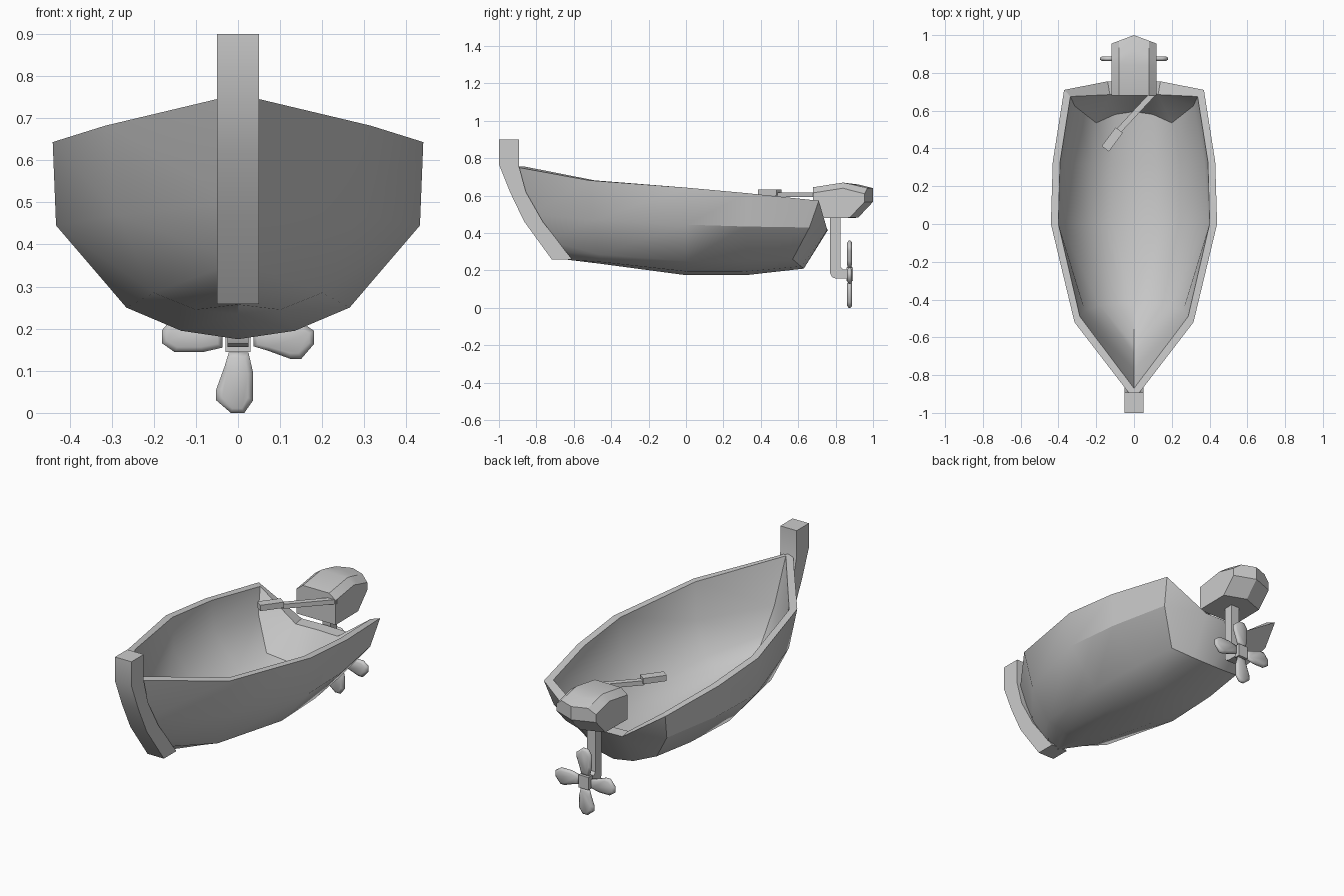
import bpy, bmesh
from math import radians, cos, sin
from mathutils import Vector

if "Cube" in bpy.data.objects:
    bpy.data.objects.remove(bpy.data.objects["Cube"])


def finish(name, bm, angle=30):
    bmesh.ops.recalc_face_normals(bm, faces=bm.faces)
    me = bpy.data.meshes.new(name)
    bm.to_mesh(me)
    bm.free()
    ob = bpy.data.objects.new(name, me)
    bpy.context.collection.objects.link(ob)
    bpy.ops.object.select_all(action='DESELECT')
    ob.select_set(True)
    bpy.context.view_layer.objects.active = ob
    bpy.ops.object.shade_smooth_by_angle(angle=radians(angle))
    return ob


def loft(bm, rings):
    """Skin closed rings of points and cap both ends."""
    vs = [[bm.verts.new(p) for p in r] for r in rings]
    n = len(vs[0])
    for a, b in zip(vs, vs[1:]):
        for i in range(n):
            bm.faces.new((a[i], a[(i + 1) % n], b[(i + 1) % n], b[i]))
    bm.faces.new(vs[0])
    bm.faces.new(vs[-1])


def plate(name, profile, half):
    """Extrude a side profile (y, z) across x."""
    bm = bmesh.new()
    loft(bm, [[(x, y, z) for y, z in profile] for x in (-half, half)])
    return finish(name, bm)


def bar(name, a, b, width, height):
    """Square bar between two points lying flat."""
    a, b = Vector(a), Vector(b)
    side = (b - a).cross(Vector((0, 0, 1))).normalized() * width / 2
    up = Vector((0, 0, height / 2))
    bm = bmesh.new()
    loft(bm, [[p + side + up, p - side + up, p - side - up, p + side - up] for p in (a, b)])
    return finish(name, bm)


# hull: half sections from keel to sheer, bow to stern
stations = [
    [(0, -.63, .257), (0, -.70, .30), (0, -.745, .36), (0, -.83, .50), (0, -.93, .757)],
    [(0, -.45, .235), (.10, -.45, .245), (.20, -.46, .285), (.285, -.49, .47), (.315, -.52, .682)],
    [(0, 0, .175), (.135, 0, .195), (.265, 0, .25), (.432, 0, .445), (.44, 0, .643)],
    [(0, .32, .175), (.13, .32, .195), (.25, .32, .25), (.41, .32, .435), (.43, .33, .613)],
    [(0, .63, .21), (.11, .615, .222), (.22, .57, .26), (.345, .66, .43), (.37, .71, .573)],
]
transom_top = [(.14, .755, .418), (0, .76, .418)]
dy = (.06, .03, 0, 0, -.035)
dz = (.035, .035, .035, .02, 0)
bm = bmesh.new()


def shell(inner):
    def vert(p, oy, oz):
        x, y, z = p
        return bm.verts.new((x * .91, y + oy, z + oz) if inner else p)
    g = [[vert(p, dy[i], dz[j]) for j, p in enumerate(s)] for i, s in enumerate(stations)]
    t1, t0 = [vert(p, -.07, 0) for p in transom_top]
    for a, b in zip(g, g[1:]):
        for j in range(4):
            bm.faces.new((a[j], a[j + 1], b[j + 1], b[j]))
    e = g[-1]
    bm.faces.new((e[0], e[1], t1, t0))
    for j in range(1, 4):
        bm.faces.new((e[j], e[j + 1], t1))
    return [s[-1] for s in g] + [t1, t0]


rim_out, rim_in = shell(False), shell(True)
for i in range(len(rim_out) - 1):
    bm.faces.new((rim_out[i], rim_out[i + 1], rim_in[i + 1], rim_in[i]))
bmesh.ops.mirror(bm, geom=bm.verts[:] + bm.edges[:] + bm.faces[:], axis='X', merge_dist=.0005)
bmesh.ops.remove_doubles(bm, verts=bm.verts, dist=.0005)
finish("hull", bm)

# stem post at the bow
plate("stem_post", [(-1, .9), (-1, .767), (-.94, .617), (-.866, .463), (-.717, .258),
                    (-.608, .258), (-.765, .46), (-.856, .62), (-.893, .757), (-.893, .9)], .05)

# motor cowling: side profile skinned across x, pointed at the back
cowl = [(.68, .48), (.68, .645), (.84, .67), (.92, .66), (1, .64), (1, .567), (.92, .482)]
bm = bmesh.new()
rings = []
for x in (-.12, -.08, 0, .08, .12):
    edge = abs(x) > .1
    rings.append([(x, y - (.045 * abs(x) / .12 if y > .9 else 0), z - (.03 if edge and z > .6 else 0))
                  for y, z in cowl])
loft(bm, rings)
finish("motor_cowling", bm)

# motor leg with gear housing
plate("motor_leg", [(.77, .50), (.825, .50), (.825, .22), (.84, .205), (.885, .205),
                    (.885, .157), (.80, .157), (.78, .165), (.77, .185)], .025)

# propeller: four blades around the housing
blade = [(-.022, -.037), (.025, -.037), (.036, -.085), (.036, -.15), (.015, -.18),
         (-.017, -.18), (-.052, -.15), (-.052, -.125), (-.032, -.07)]
bm = bmesh.new()
cx, cz = -.005, -.11
for k in range(4):
    c, s = round(cos(k * radians(90))), round(sin(k * radians(90)))
    rings = []
    for y, f in ((.862, .7), (.870, 1), (.880, 1), (.888, .7)):
        pts = [(cx + (x - cx) * f, cz + (z - cz) * (f + 1) / 2) for x, z in blade]
        rings.append([(x * c - z * s, y, .18 + x * s + z * c) for x, z in pts])
    loft(bm, rings)
finish("propeller_blades", bm, 60)
plate("propeller_hub", [(.858, .145), (.892, .145), (.892, .215), (.858, .215)], .03)

# tiller arm and grip
bar("tiller_arm", (.11, .70, .605), (-.085, .49, .605), .03, .025)
bar("tiller_grip", (-.078, .497, .618), (-.152, .398, .618), .048, .032)
